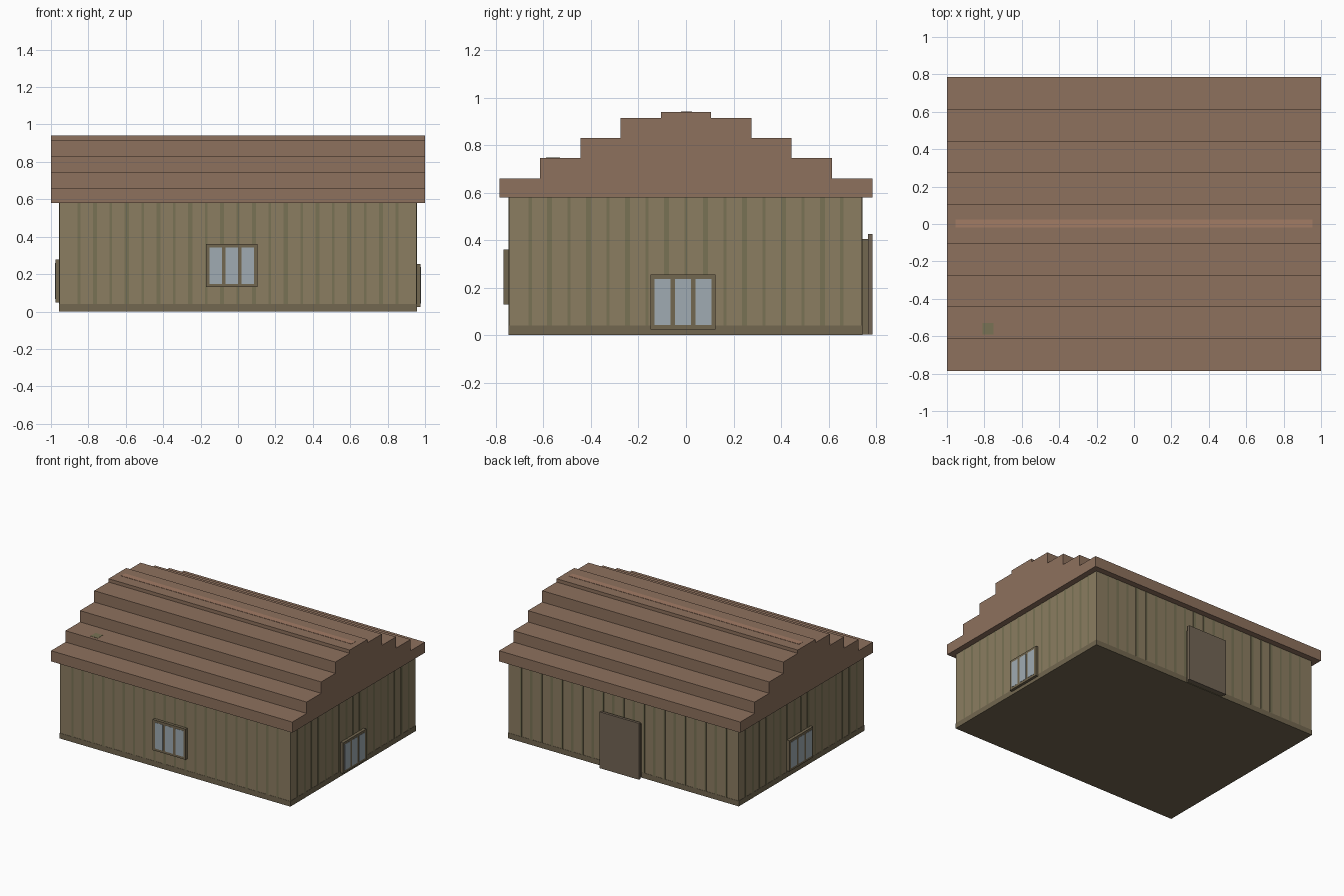
import bpy, bmesh

if "Cube" in bpy.data.objects:
    bpy.data.objects.remove(bpy.data.objects["Cube"])


def material(name, rgb):
    m = bpy.data.materials.new(name)
    m.diffuse_color = (*rgb, 1)
    m.use_nodes = True
    m.node_tree.nodes["Principled BSDF"].inputs["Base Color"].default_value = m.diffuse_color
    return m


WALL = material("wall_boards", (0.26, 0.205, 0.12))
STRIP = material("wall_strips", (0.19, 0.17, 0.09))
TRIM = material("dark_trim", (0.17, 0.135, 0.08))
ROOF = material("roof_boards", (0.27, 0.165, 0.11))
RIDGE = material("ridge_light", (0.36, 0.20, 0.13))
GLASS = material("glass", (0.35, 0.41, 0.45))
DOOR = material("door_wood", (0.17, 0.13, 0.09))


def finish(name, bm, mat):
    bmesh.ops.recalc_face_normals(bm, faces=bm.faces)
    me = bpy.data.meshes.new(name)
    bm.to_mesh(me)
    bm.free()
    me.materials.append(mat)
    ob = bpy.data.objects.new(name, me)
    bpy.context.collection.objects.link(ob)
    return ob


def boxes(name, spans, mat):
    """One object from boxes given as ((x0, x1), (y0, y1), (z0, z1))."""
    bm = bmesh.new()
    for span in spans:
        vs = bmesh.ops.create_cube(bm, size=1)["verts"]
        for v in vs:
            v.co = [a + (b - a) * (c + 0.5) for c, (a, b) in zip(v.co, span)]
    return finish(name, bm, mat)


X, Y0, Y1, EAVE = 0.955, -0.745, 0.74, 0.58

# Walls and base band
boxes("walls", [((-X, X), (Y0, Y1), (0.04, EAVE))], WALL)
boxes("base_band", [((-X - .002, X + .002), (Y0 - .002, Y1 + .002), (0, 0.04))], TRIM)

# Thin vertical strips on all four walls
strips = []
for k in range(-10, 11):
    c, h = 0.085 * k, 0.011 if k % 2 else 0.007
    for y in (Y0, Y1):
        strips.append(((c - h, c + h), (y - .002, y + .002), (0.04, EAVE)))
for k in range(-8, 9):
    c, h = 0.082 * k, 0.011 if k % 2 else 0.007
    for x in (-X, X):
        strips.append(((x - .002, x + .002), (c - h, c + h), (0.04, EAVE)))
boxes("wall_strips", strips, STRIP)

# Stepped roof: half profile mirrored, then extruded along x
half = [(0.785, EAVE)]
levels = [(0.785, 0.66), (0.615, 0.745), (0.443, 0.83), (0.275, 0.915), (0.105, 0.94)]
for i, (y, z) in enumerate(levels):
    if i:
        half.append((y, levels[i - 1][1]))
    half.append((y, z))
profile = half + [(-y, z) for y, z in reversed(half)]
bm = bmesh.new()
face = bm.faces.new([bm.verts.new((-1, y, z)) for y, z in profile])
ext = bmesh.ops.extrude_face_region(bm, geom=[face])["geom"]
bmesh.ops.translate(bm, vec=(2, 0, 0), verts=[v for v in ext if isinstance(v, bmesh.types.BMVert)])
finish("stepped_roof", bm, ROOF)
boxes("ridge_strip", [((-X, X), (-0.02, 0.025), (0.935, 0.942))], RIDGE)
boxes("roof_patch", [((-0.81, -0.75), (-0.59, -0.53), (0.74, 0.747))], STRIP)


# Three-pane windows; axis is the wall normal, a is the span along the wall
def window(name, axis, wall, out, a, z):
    def span(a0, a1, d0, d1, z0, z1):
        d = tuple(sorted((wall + d0 * out, wall + d1 * out)))
        return (d, (a0, a1), (z0, z1)) if axis == "x" else ((a0, a1), d, (z0, z1))
    boxes(name + "_frame", [span(*a, 0, 0.022, *z)], TRIM)
    m = 0.018
    pitch = (a[1] - a[0] - 2 * m + 0.02) / 3
    panes = [span(a[0] + m + i * pitch, a[0] + m + (i + 1) * pitch - 0.02,
                  0.018, 0.0235, z[0] + m, z[1] - m) for i in range(3)]
    boxes(name + "_panes", panes, GLASS)


window("front_window", "y", Y0, -1, (-0.17, 0.103), (0.13, 0.36))
window("right_window", "x", X, 1, (-0.15, 0.125), (0.025, 0.255))
window("left_window", "x", -X, -1, (-0.11, 0.17), (0.048, 0.278))

# Back door with a taller outer slab
boxes("door_frame", [((-0.15, 0.155), (Y1, 0.765), (0.003, 0.405))], TRIM)
boxes("door_slab", [((-0.16, 0.168), (0.765, 0.785), (0.003, 0.425))], DOOR)
